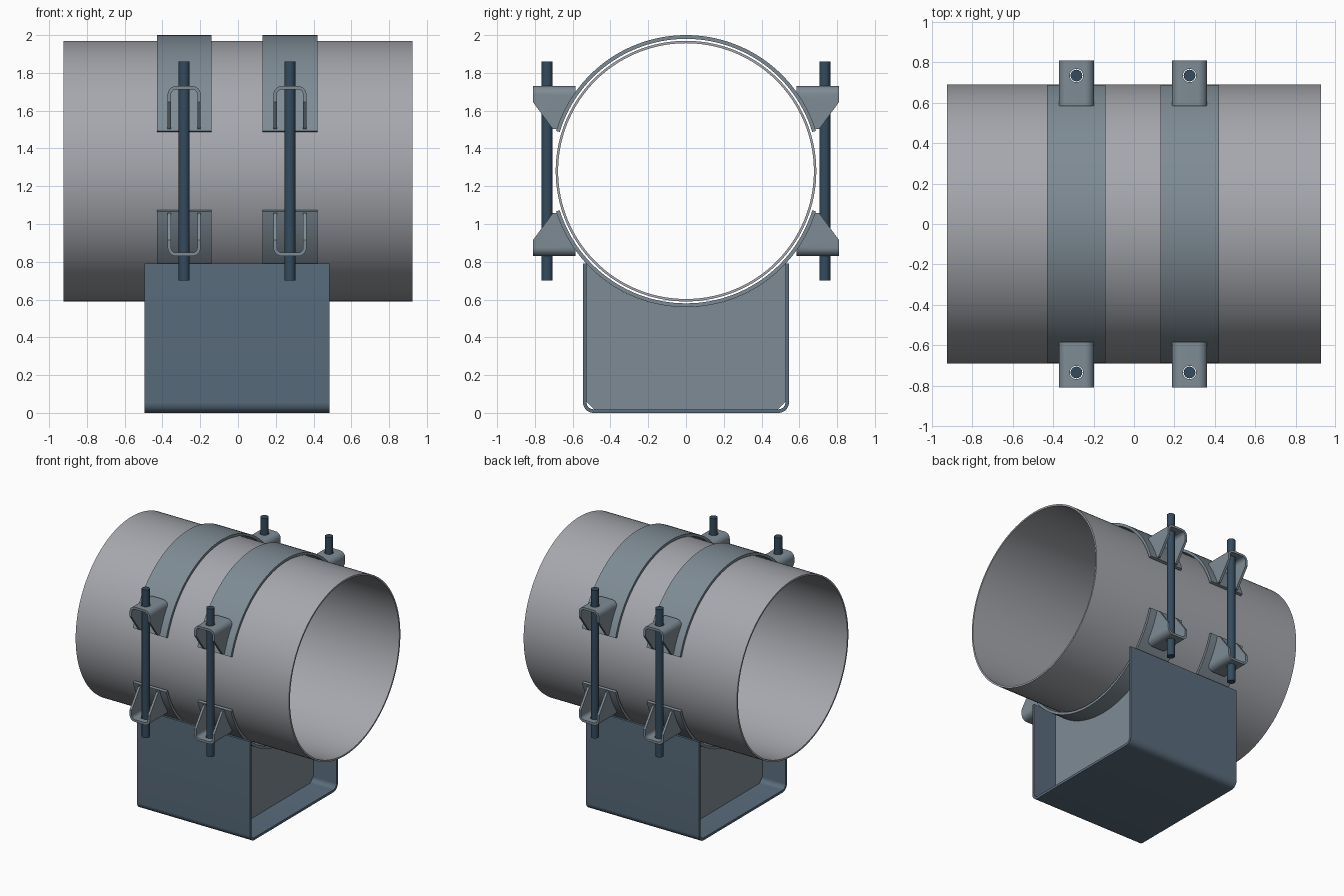
import bpy, bmesh
from math import sin, cos, radians, pi, sqrt

if "Cube" in bpy.data.objects:
    bpy.data.objects.remove(bpy.data.objects["Cube"])

CZ = 1.28                     # pipe axis height
CX = -0.005                   # centre of the support along x
STRAP_X = (CX - 0.28, CX + 0.28)
R_OUT = 0.72                  # strap outer radius


def material(name, rgb):
    m = bpy.data.materials.new(name)
    m.diffuse_color = (*rgb, 1)
    m.use_nodes = True
    m.node_tree.nodes["Principled BSDF"].inputs["Base Color"].default_value = m.diffuse_color
    return m


PIPE = material("pipe_grey", (0.38, 0.39, 0.42))
STRAP = material("strap_steel", (0.21, 0.26, 0.30))
BASE = material("base_blue_grey", (0.10, 0.15, 0.20))
ROD = material("rod_dark", (0.035, 0.07, 0.11))


def place(axis, t, u, v):
    return {"x": (t, u, v), "y": (u, t, v), "z": (u, v, t)}[axis]


def finish(bm, name, mat):
    bmesh.ops.recalc_face_normals(bm, faces=bm.faces)
    me = bpy.data.meshes.new(name)
    bm.to_mesh(me)
    bm.free()
    ob = bpy.data.objects.new(name, me)
    bpy.context.collection.objects.link(ob)
    if mat:
        me.materials.append(mat)
    return ob


def prism(name, pts, axis, a, b, mat=None):
    """Solid extrusion of a 2D outline."""
    bm = bmesh.new()
    lo, hi = [[bm.verts.new(place(axis, t, u, v)) for u, v in pts] for t in (a, b)]
    bm.faces.new(lo)
    bm.faces.new(hi)
    n = len(pts)
    for i in range(n):
        j = (i + 1) % n
        bm.faces.new((lo[i], lo[j], hi[j], hi[i]))
    return finish(bm, name, mat)


def sheet(name, outer, inner, axis, a, b, mat=None, closed=False):
    """Extruded wall lying between two matching 2D paths."""
    bm = bmesh.new()
    rings = [[bm.verts.new(place(axis, t, *p)) for p in path]
             for path, t in ((outer, a), (inner, a), (inner, b), (outer, b))]
    n = len(outer)
    for i in range(n if closed else n - 1):
        j = (i + 1) % n
        for k in range(4):
            p, q = rings[k], rings[(k + 1) % 4]
            bm.faces.new((p[i], p[j], q[j], q[i]))
    if not closed:
        for i in (0, n - 1):
            bm.faces.new([r[i] for r in rings])
    return finish(bm, name, mat)


def arc(cu, cv, r, d0, d1, n):
    return [(cu + r * cos(radians(d0 + (d1 - d0) * i / n)),
             cv + r * sin(radians(d0 + (d1 - d0) * i / n))) for i in range(n + 1)]


def u_path(cu, half, base, top, rc, off, sv=1):
    """U outline with rounded corners, inset by off; sv=-1 opens downward."""
    h, r, b = half - rc, rc - off, base + sv * rc
    pts = [(cu - half + off, top)]
    for u, v in arc(0, 0, r, 180, 270, 8):
        pts.append((cu - h + u, b + sv * v))
    for u, v in arc(0, 0, r, 270, 360, 8):
        pts.append((cu + h + u, b + sv * v))
    return pts + [(cu + half - off, top)]


def boolean(ob, cutter, op):
    mod = ob.modifiers.new(op.lower(), "BOOLEAN")
    mod.operation, mod.solver, mod.object = op, "EXACT", cutter
    bpy.context.view_layer.objects.active = ob
    bpy.ops.object.modifier_apply(modifier=mod.name)
    bpy.data.objects.remove(cutter)


def circle(cu, cv, r, n):
    return arc(cu, cv, r, 0, 360, n)[:-1]


# pipe
sheet("pipe", circle(0, CZ, 0.69, 128), circle(0, CZ, 0.677, 128), "x",
      -0.925, 0.925, PIPE, closed=True)

# U-shaped base channel
sheet("base_channel", u_path(0, 0.545, 0, 0.79, 0.055, 0),
      u_path(0, 0.545, 0, 0.79, 0.055, 0.019), "x", CX - 0.49, CX + 0.49, BASE)


def lug(name, x, sy, sz):
    """Bent clamp ear: U sheet trimmed to the side profile, with a rod hole."""
    mz = lambda z: CZ + sz * (z - CZ)
    ob = sheet(name, u_path(x, 0.0875, mz(1.73), mz(1.40), 0.045, 0, -sz),
               u_path(x, 0.0875, mz(1.73), mz(1.40), 0.045, 0.018, -sz),
               "y", sy * 0.5, sy * 0.81, STRAP)
    side = [(0.585, 1.8), (0.83, 1.8), (0.83, 1.655), (0.81, 1.645), (0.705, 1.502)]
    side += arc(0, CZ, R_OUT - 0.002, 18, 35.5, 8)
    boolean(ob, prism("trim", [(sy * y, mz(z)) for y, z in side], "x",
                      x - 0.2, x + 0.2), "INTERSECT")
    boolean(ob, prism("hole", circle(x, sy * 0.735, 0.033, 24), "z",
                      mz(1.6), mz(1.85)), "DIFFERENCE")


for side_name, x in zip(("left", "right"), STRAP_X):
    # upper and lower half straps
    for half, d0, d1 in (("upper", 17.2, 162.8), ("lower", 197.2, 342.8)):
        sheet(f"{half}_strap_{side_name}", arc(0, CZ, R_OUT, d0, d1, 56),
              arc(0, CZ, 0.70, d0, d1, 56), "x", x - 0.145, x + 0.145, STRAP)
    # saddle plate inside the channel
    w, z0, c = 0.527, 0.018, 0.042
    outline = [(-w, z0 + c), (-w + c, z0), (w - c, z0), (w, z0 + c)]
    outline += arc(0, CZ, R_OUT, -43, -137, 48)
    prism(f"saddle_plate_{side_name}", outline, "x", x - 0.01, x + 0.01, STRAP)
    # rods and clamp ears
    for end, sy in (("front", -1), ("back", 1)):
        prism(f"{end}_rod_{side_name}", circle(x, sy * 0.735, 0.029, 24), "z",
              0.70, 1.86, ROD)
        for half, sz in (("upper", 1), ("lower", -1)):
            lug(f"{half}_{end}_lug_{side_name}", x, sy, sz)

# smooth shading with sharp edges kept
bpy.ops.object.select_all(action="SELECT")
bpy.context.view_layer.objects.active = bpy.data.objects["pipe"]
bpy.ops.object.shade_smooth_by_angle(angle=radians(30))
